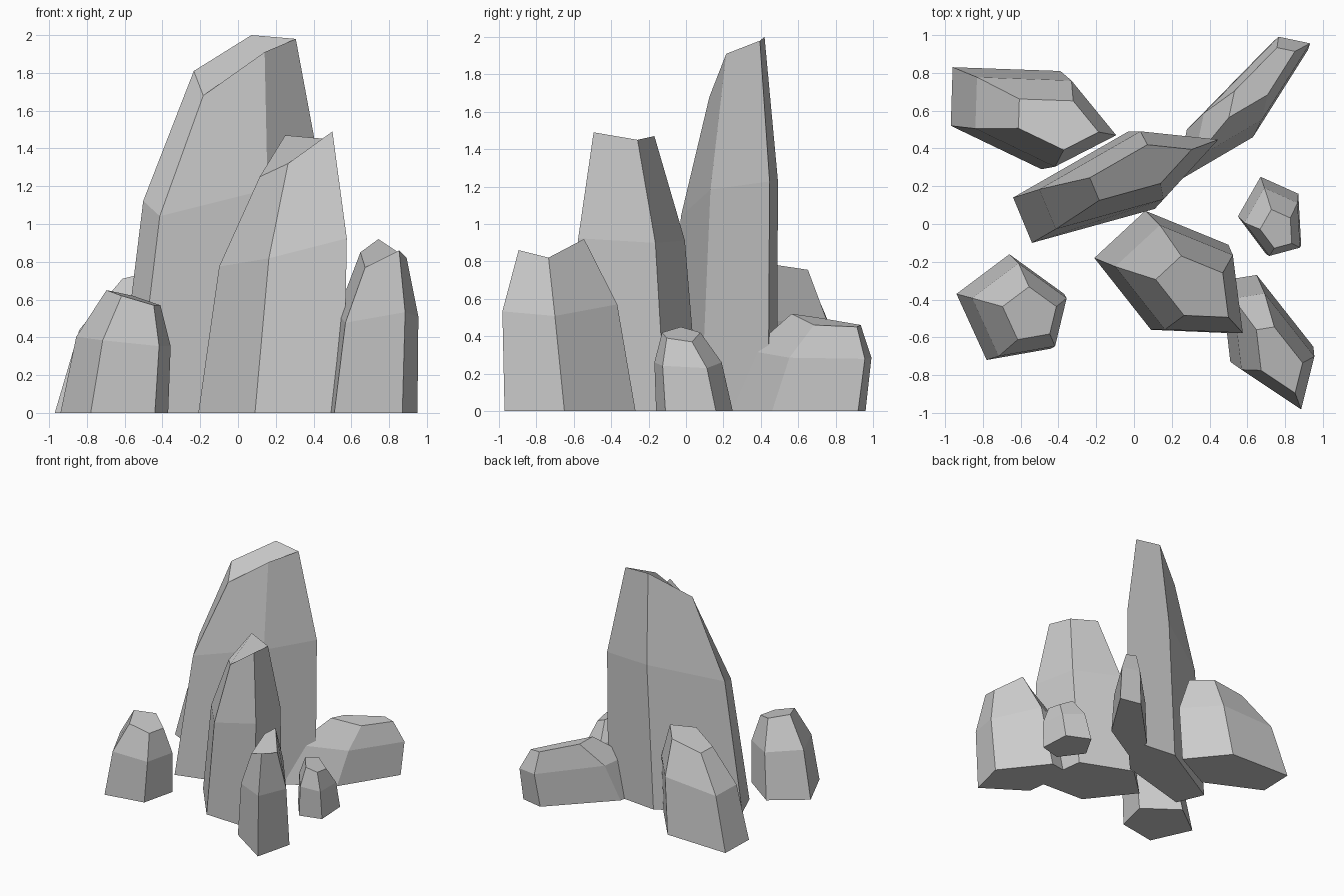
import bpy, bmesh
from mathutils import Vector

if "Cube" in bpy.data.objects:
    bpy.data.objects.remove(bpy.data.objects["Cube"])

TAPER = 0.5      # top ring size relative to the base
WAIST = 0.62     # height of the middle ring relative to the top
BULGE = 1.17     # outward swell of the middle ring


def rock(name, base, top_centre, heights):
    """Five-sided leaning rock: base outline, swollen middle ring, sloped top."""
    base = [Vector((x, y, 0)) for x, y in base]
    centre = sum(base, Vector()) / len(base)
    tc = Vector((*top_centre, 0))
    mid_c = (centre + tc) / 2
    top = [tc + (b - centre) * TAPER + Vector((0, 0, h)) for b, h in zip(base, heights)]
    mid = []
    for b, t in zip(base, top):
        p = mid_c + ((b + t) / 2 - mid_c) * BULGE
        p.z = t.z * WAIST
        mid.append(p)

    bm = bmesh.new()
    rings = [[bm.verts.new(p) for p in ring] for ring in (base, mid, top)]
    for lower, upper in zip(rings, rings[1:]):
        for i in range(5):
            j = (i + 1) % 5
            bm.faces.new((lower[i], lower[j], upper[j], upper[i]))
    bm.faces.new(rings[0])
    bm.faces.new(rings[2])
    bmesh.ops.recalc_face_normals(bm, faces=bm.faces)
    mesh = bpy.data.meshes.new(name)
    bm.to_mesh(mesh)
    bm.free()
    ob = bpy.data.objects.new(name, mesh)
    bpy.context.collection.objects.link(ob)
    return ob


# Two tall central rocks
rock("tall_rock",
     [(-.64, .14), (-.54, -.10), (.11, .08), (.44, .44), (-.03, .49)],
     (.02, .28), (1.81, 1.68, 1.91, 1.98, 2.0))
rock("middle_rock",
     [(-.21, -.18), (.06, .07), (.50, -.11), (.56, -.58), (.09, -.56)],
     (.32, -.34), (1.25, 1.47, 1.45, 1.49, 1.32))

# Smaller rocks around them
rock("front_right_rock",
     [(.87, -.97), (.95, -.65), (.65, -.27), (.46, -.30), (.51, -.73)],
     (.762, -.702), (.86, .82, .92, .85, .77))
rock("front_left_rock",
     [(-.94, -.37), (-.66, -.16), (-.37, -.37), (-.44, -.66), (-.78, -.72)],
     (-.545, -.48), (.65, .62, .57, .57, .62))
rock("back_left_rock",
     [(-.96, .83), (-.97, .52), (-.49, .29), (-.12, .48), (-.39, .81)],
     (-.42, .54), (.71, .71, .77, .78, .755))
rock("back_right_rock",
     [(.22, .22), (.63, .46), (.92, .92), (.73, .96), (.28, .50)],
     (.67, .76), (.52, .46, .45, .46, .50))
rock("small_right_rock",
     [(.67, .25), (.87, .16), (.885, -.11), (.70, -.16), (.55, .04)],
     (.76, -.03), (.42, .37, .39, .42, .45))
